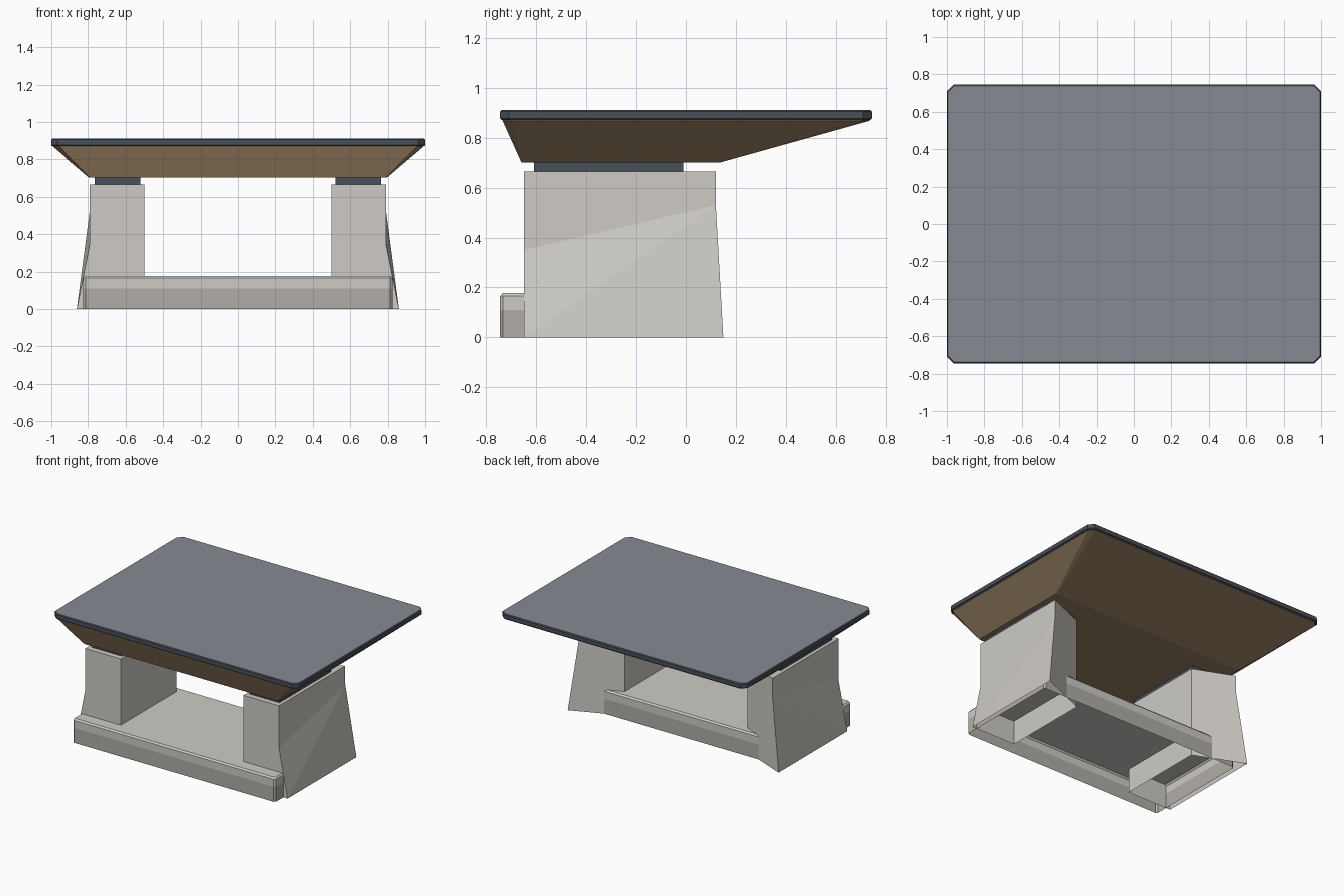
import bpy, bmesh

if "Cube" in bpy.data.objects:
    bpy.data.objects.remove(bpy.data.objects["Cube"])


def material(name, rgb):
    m = bpy.data.materials.new(name)
    m.diffuse_color = (*rgb, 1)
    m.use_nodes = True
    m.node_tree.nodes["Principled BSDF"].inputs["Base Color"].default_value = m.diffuse_color
    return m


stone = material("light_stone", (0.62, 0.60, 0.56))
stone_dark = material("dark_stone", (0.44, 0.42, 0.39))
slate = material("dark_slate", (0.065, 0.08, 0.10))
slate_top = material("slate_top", (0.24, 0.26, 0.29))
wood = material("wood", (0.33, 0.23, 0.13))


def finish(name, bm, mats):
    bmesh.ops.recalc_face_normals(bm, faces=bm.faces)
    me = bpy.data.meshes.new(name)
    bm.to_mesh(me)
    bm.free()
    for m in mats:
        me.materials.append(m)
    ob = bpy.data.objects.new(name, me)
    bpy.context.collection.objects.link(ob)
    return ob


def loft(name, rings, mats, bottom=True, band_mats=None, cap_mat=0):
    """Stack chamfered rectangles (half width, y0, y1, chamfer, z)."""
    bm = bmesh.new()
    loops = []
    for w, y0, y1, c, z in rings:
        pts = [(-w + c, y0), (w - c, y0), (w, y0 + c), (w, y1 - c),
               (w - c, y1), (-w + c, y1), (-w, y1 - c), (-w, y0 + c)]
        loops.append([bm.verts.new((x, y, z)) for x, y in pts])
    for k, (a, b) in enumerate(zip(loops, loops[1:])):
        for i in range(8):
            j = (i + 1) % 8
            f = bm.faces.new((a[i], a[j], b[j], b[i]))
            f.material_index = band_mats[k] if band_mats else 0
    bm.faces.new(loops[-1]).material_index = cap_mat
    if bottom:
        bm.faces.new(loops[0][::-1])
    return finish(name, bm, mats)


def mirror(ob):
    ob.modifiers.new("mirror", 'MIRROR').use_axis[0] = True


# Base tray, open underneath, with a darker lower band
loft("base_tray",
     [(0.825, -0.745, 0.055, 0.012, 0.0),
      (0.825, -0.745, 0.055, 0.012, 0.11),
      (0.825, -0.745, 0.055, 0.012, 0.165),
      (0.815, -0.735, 0.045, 0.010, 0.177)],
     [stone, stone_dark], bottom=False, band_mats=[1, 0, 0])

# Flared legs, open underneath
bm = bmesh.new()
V = {k: bm.verts.new(p) for k, p in {
    "top_front": (0.79, -0.65, 0.665), "top_back": (0.79, 0.12, 0.665),
    "mid_front": (0.79, -0.65, 0.35), "mid_back": (0.79, 0.12, 0.53),
    "low_front": (0.86, -0.65, 0), "low_back": (0.86, 0.15, 0),
    "in_front": (0.5, -0.65, 0.665), "in_back": (0.5, 0.0, 0.665),
    "in_low_front": (0.5, -0.65, 0), "in_low_back": (0.5, 0.0, 0)}.items()}
for face in ("top_front top_back mid_back mid_front",
             "mid_front mid_back low_front",
             "mid_back low_back low_front",
             "top_back top_front in_front in_back",
             "in_front in_low_front in_low_back in_back",
             "top_front mid_front low_front in_low_front in_front",
             "top_back in_back mid_back",
             "in_back in_low_back low_back mid_back"):
    bm.faces.new([V[n] for n in face.split()])
mirror(finish("leg", bm, [stone]))

# Dark spacer blocks between legs and tabletop
bm = bmesh.new()
bmesh.ops.create_cube(bm, size=1)
for v in bm.verts:
    v.co = (0.6425 + v.co.x * 0.245, -0.31 + v.co.y * 0.60, 0.682 + v.co.z * 0.044)
mirror(finish("spacer", bm, [slate]))

# Wooden tapered underside
loft("tabletop_underside",
     [(0.795, -0.66, 0.14, 0.006, 0.702),
      (0.99, -0.735, 0.735, 0.035, 0.868),
      (0.99, -0.735, 0.735, 0.035, 0.874)], [wood])

# Dark slab with a lighter top and softened rim
loft("tabletop_slab",
     [(0.995, -0.74, 0.74, 0.035, 0.872),
      (1.0, -0.745, 0.745, 0.036, 0.877),
      (1.0, -0.745, 0.745, 0.036, 0.905),
      (0.994, -0.739, 0.739, 0.034, 0.911)],
     [slate, slate_top], cap_mat=1)
